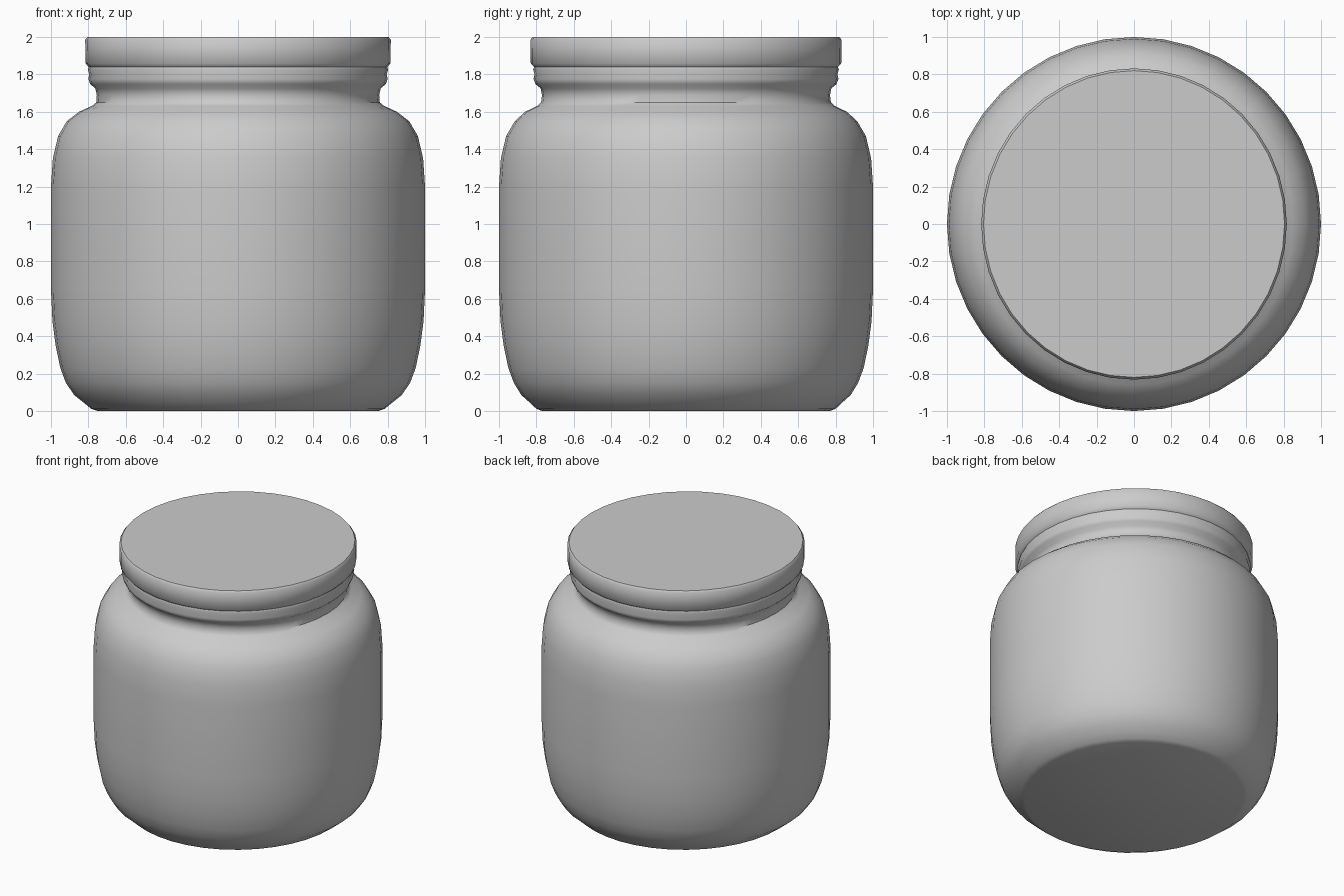
import bpy, bmesh, math

if "Cube" in bpy.data.objects:
    bpy.data.objects.remove(bpy.data.objects["Cube"])

grey = bpy.data.materials.new("plain grey")
grey.diffuse_color = (0.6, 0.6, 0.6, 1)
grey.use_nodes = True
grey.node_tree.nodes["Principled BSDF"].inputs["Base Color"].default_value = grey.diffuse_color

SIDES = 40


def lathe(name, profile):
    """Revolve (x radius, y radius, z) rings; close both ends with caps."""
    bm = bmesh.new()
    rings = []
    for rx, ry, z in profile:
        rings.append([bm.verts.new((rx * math.cos(2 * math.pi * i / SIDES),
                                    ry * math.sin(2 * math.pi * i / SIDES), z))
                      for i in range(SIDES)])
    for a, b in zip(rings, rings[1:]):
        for i in range(SIDES):
            j = (i + 1) % SIDES
            bm.faces.new((a[i], a[j], b[j], b[i]))
    bm.faces.new(rings[0][::-1])
    bm.faces.new(rings[-1])
    me = bpy.data.meshes.new(name)
    bm.to_mesh(me)
    bm.free()
    me.materials.append(grey)
    ob = bpy.data.objects.new(name, me)
    bpy.context.collection.objects.link(ob)
    bpy.ops.object.select_all(action='DESELECT')
    ob.select_set(True)
    bpy.context.view_layer.objects.active = ob
    bpy.ops.object.shade_smooth_by_angle(angle=math.radians(45))


# Rounded jar with foot, shoulder, neck, thread ridge and wide flat lid
lathe("jar", [
    (0.75, 0.77, 0.0), (0.785, 0.80, 0.012), (0.825, 0.835, 0.045),
    (0.875, 0.88, 0.085), (0.92, 0.92, 0.15), (0.95, 0.95, 0.23),
    (0.975, 0.975, 0.35), (0.992, 0.992, 0.48), (1.0, 1.0, 0.65),
    (1.0, 1.0, 1.2), (0.99, 0.99, 1.35), (0.962, 0.962, 1.47),
    (0.915, 0.915, 1.55), (0.85, 0.86, 1.60), (0.78, 0.795, 1.632),
    (0.758, 0.775, 1.65), (0.755, 0.77, 1.69), (0.763, 0.777, 1.725),
    (0.79, 0.805, 1.748), (0.80, 0.815, 1.775), (0.795, 0.81, 1.80),
    (0.803, 0.817, 1.825), (0.798, 0.812, 1.84), (0.815, 0.83, 1.858),
    (0.817, 0.832, 1.985), (0.805, 0.82, 2.0),
])
